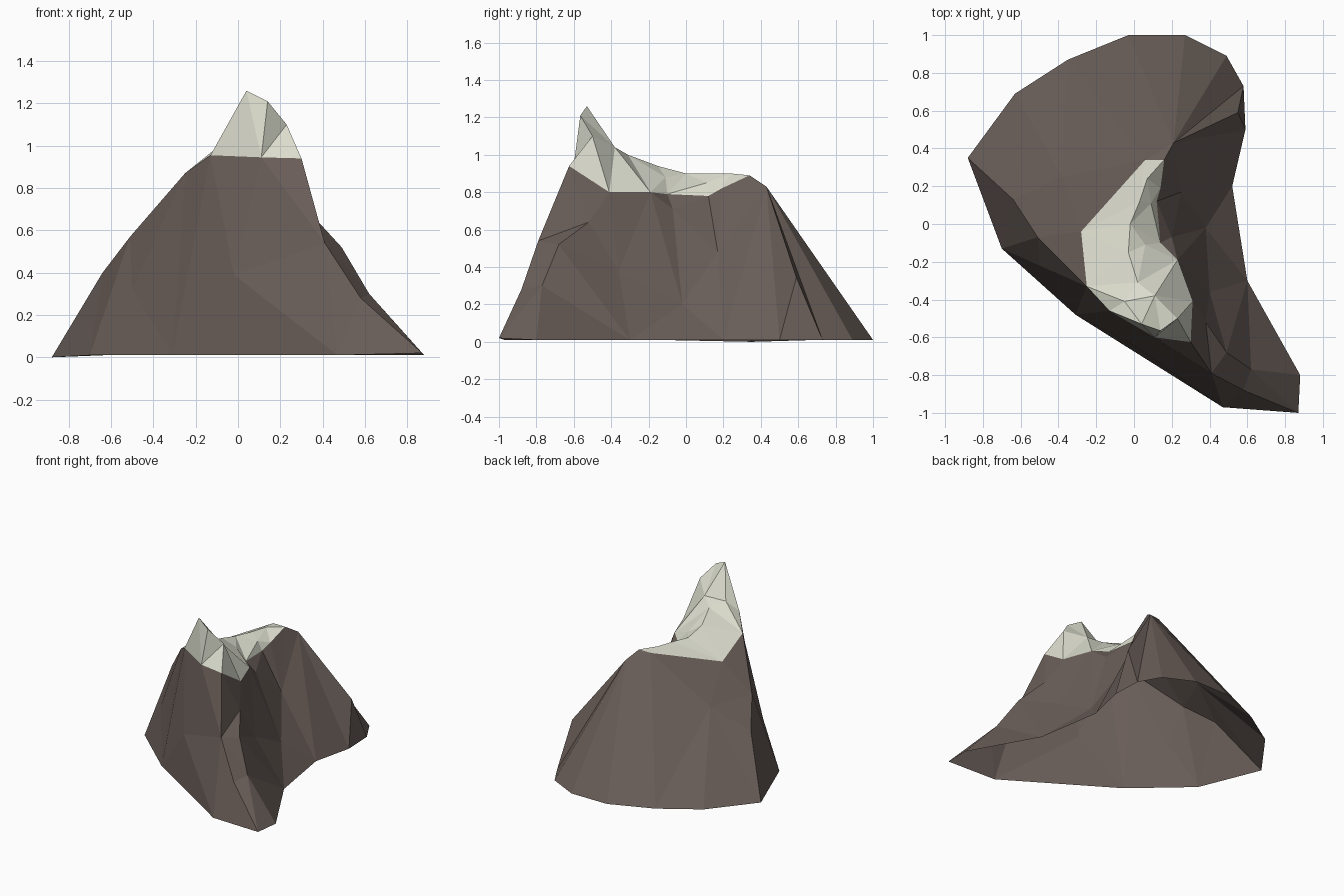
import bpy
from mathutils import Vector
from mathutils.geometry import delaunay_2d_cdt

if "Cube" in bpy.data.objects:
    bpy.data.objects.remove(bpy.data.objects["Cube"])


def material(name, rgb):
    m = bpy.data.materials.new(name)
    m.diffuse_color = (*rgb, 1)
    m.use_nodes = True
    m.node_tree.nodes["Principled BSDF"].inputs["Base Color"].default_value = m.diffuse_color
    return m


# Foot of the mountain (open underneath), counter-clockwise
foot = [(x, y, 0.01) for x, y in [
    (.87, -1), (.88, -.8), (.6, -.3), (.52, .2), (.59, .5), (.58, .73),
    (.49, .89), (.27, 1), (-.03, 1), (-.35, .87), (-.63, .69), (-.88, .35),
    (-.7, -.13), (-.31, -.48), (.47, -.97)]]
foot[0] = (.87, -1, .02)
foot[11] = (-.88, .35, 0)

# Snow line, counter-clockwise
rim = [(-.25, -.33, .87), (-.13, -.46, .955), (.11, -.60, .945), (.30, -.625, .94),
       (.31, -.41, .80), (.23, -.19, .80), (.14, -.10, .79), (.12, .12, .78),
       (.14, .19, .82), (.16, .34, .89), (.06, .34, .89), (-.28, -.04, .77)]

# Peak and snow ridge
snow = [(.04, -.53, 1.26), (.14, -.565, 1.21), (.23, -.50, 1.10), (.11, -.38, 1.04),
        (.02, -.31, 1.0), (-.03, -.15, .94), (-.02, 0, .90), (.03, .12, .90),
        (.07, .24, .90), (.06, -.11, .88), (.09, .11, .85), (-.05, -.41, 1.03)]

# Rock slopes: left shoulder, front wall, front spur, right valley, back ridge
rock = [(-.64, .13, .40), (-.51, -.07, .57), (-.50, -.22, .32), (-.02, -.63, .39),
        (.41, -.79, .54), (.58, -.88, .28), (.62, -.77, .30), (.49, -.68, .52),
        (.38, -.52, .64), (.40, -.36, .38), (.38, -.02, .20), (.25, .17, .48),
        (.21, .43, .83), (.55, .59, .345), (-.38, .25, .56), (.20, -.07, .71)]

points = foot + rim + snow + rock
F, R, S, K = 0, len(foot), len(foot + rim), len(foot + rim + snow)

# Crest and valley lines that must stay as edges
chains = [
    [S + 0, S + 1, S + 2, R + 2], [S + 0, S + 3, S + 4, S + 5, S + 6, S + 7, S + 8],
    [R + 3, K + 4, K + 5, F + 0], [R + 3, K + 8, K + 7, K + 6, F + 0],
    [K + 4, K + 8], [K + 7, K + 9], [K + 9, K + 10, F + 3],
    [R + 9, K + 12, F + 5], [K + 12, K + 13, F + 4],
    [R + 0, K + 1, K + 0, F + 11], [R + 11, K + 14]]
edges = [e for c in chains for e in zip(c, c[1:])]

# Triangulate in plan, then lift to height
loops = [list(range(F, R)), list(range(R, S))]
co, _, tris, source, _, inside = delaunay_2d_cdt(
    [Vector(p[:2]) for p in points], edges, loops, 1, 1e-5)
verts = [(c.x, c.y, points[s[0]][2] if s else 0.5) for c, s in zip(co, source)]

mesh = bpy.data.meshes.new("mountain")
mesh.from_pydata(verts, [], [list(t) for t in tris])
mesh.materials.append(material("brown rock", (.140, .110, .097)))
mesh.materials.append(material("snow", (.72, .73, .62)))
for poly, src in zip(mesh.polygons, inside):
    poly.material_index = 1 if 1 in src else 0   # inside the snow line
mesh.update()
bpy.context.collection.objects.link(bpy.data.objects.new("mountain", mesh))
